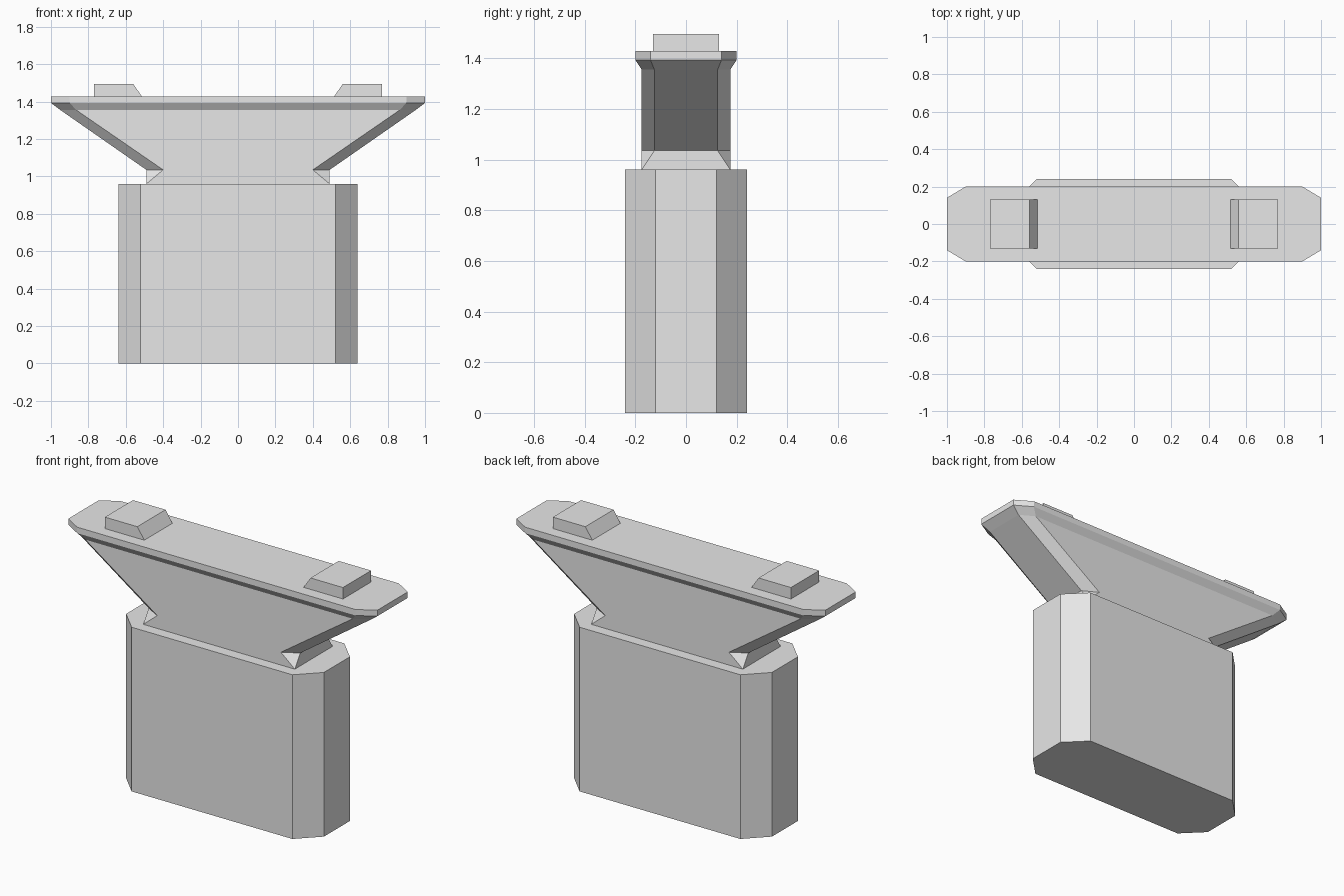
import bpy
import bmesh

cube = bpy.data.objects.get("Cube")
if cube:
    bpy.data.objects.remove(cube, do_unlink=True)

grey = bpy.data.materials.new("plain grey")
grey.use_nodes = True
grey.diffuse_color = (0.8, 0.8, 0.8, 1)
grey.node_tree.nodes["Principled BSDF"].inputs["Base Color"].default_value = (0.8, 0.8, 0.8, 1)


def finish(name, bm):
    bmesh.ops.recalc_face_normals(bm, faces=bm.faces)
    mesh = bpy.data.meshes.new(name)
    bm.to_mesh(mesh)
    bm.free()
    mesh.materials.append(grey)
    obj = bpy.data.objects.new(name, mesh)
    bpy.context.collection.objects.link(obj)
    return obj


def octagon(x, y, inner_x, inner_y, z):
    """Rectangle with cut corners, counter-clockwise."""
    return [(x, -inner_y, z), (x, inner_y, z), (inner_x, y, z), (-inner_x, y, z),
            (-x, inner_y, z), (-x, -inner_y, z), (-inner_x, -y, z), (inner_x, -y, z)]


def loft(name, sections):
    """Skin a stack of equal-length rings and cap both ends."""
    bm = bmesh.new()
    rings = [[bm.verts.new(p) for p in s] for s in sections]
    n = len(rings[0])
    for low, high in zip(rings, rings[1:]):
        for i in range(n):
            j = (i + 1) % n
            bm.faces.new((low[i], low[j], high[j], high[i]))
    bm.faces.new(rings[0][::-1])
    bm.faces.new(rings[-1])
    # Square-cornered rings collapse to triangles at the corners
    bmesh.ops.remove_doubles(bm, verts=bm.verts, dist=0.0001)
    return finish(name, bm)


# Body block with cut vertical corners
loft("body", [octagon(0.64, 0.24, 0.52, 0.12, z) for z in (0, 0.96)])

# Neck, flaring head and top plate in one skin
loft("flared_head", [
    octagon(0.49, 0.175, 0.49, 0.175, 0.96),
    octagon(0.49, 0.175, 0.40, 0.125, 1.035),
    octagon(0.95, 0.175, 0.865, 0.125, 1.355),
    octagon(1.0, 0.20, 0.90, 0.14, 1.393),
    octagon(1.0, 0.20, 0.90, 0.14, 1.428),
])

# Two raised blocks with a sloped inner side
for side, label in ((1, "left"), (-1, "right")):
    profile = [(0.515, 1.428), (0.77, 1.428), (0.77, 1.495), (0.56, 1.495)]
    loft(label + "_top_block",
         [[(side * x, y, z) for x, z in profile] for y in (-0.13, 0.13)])
